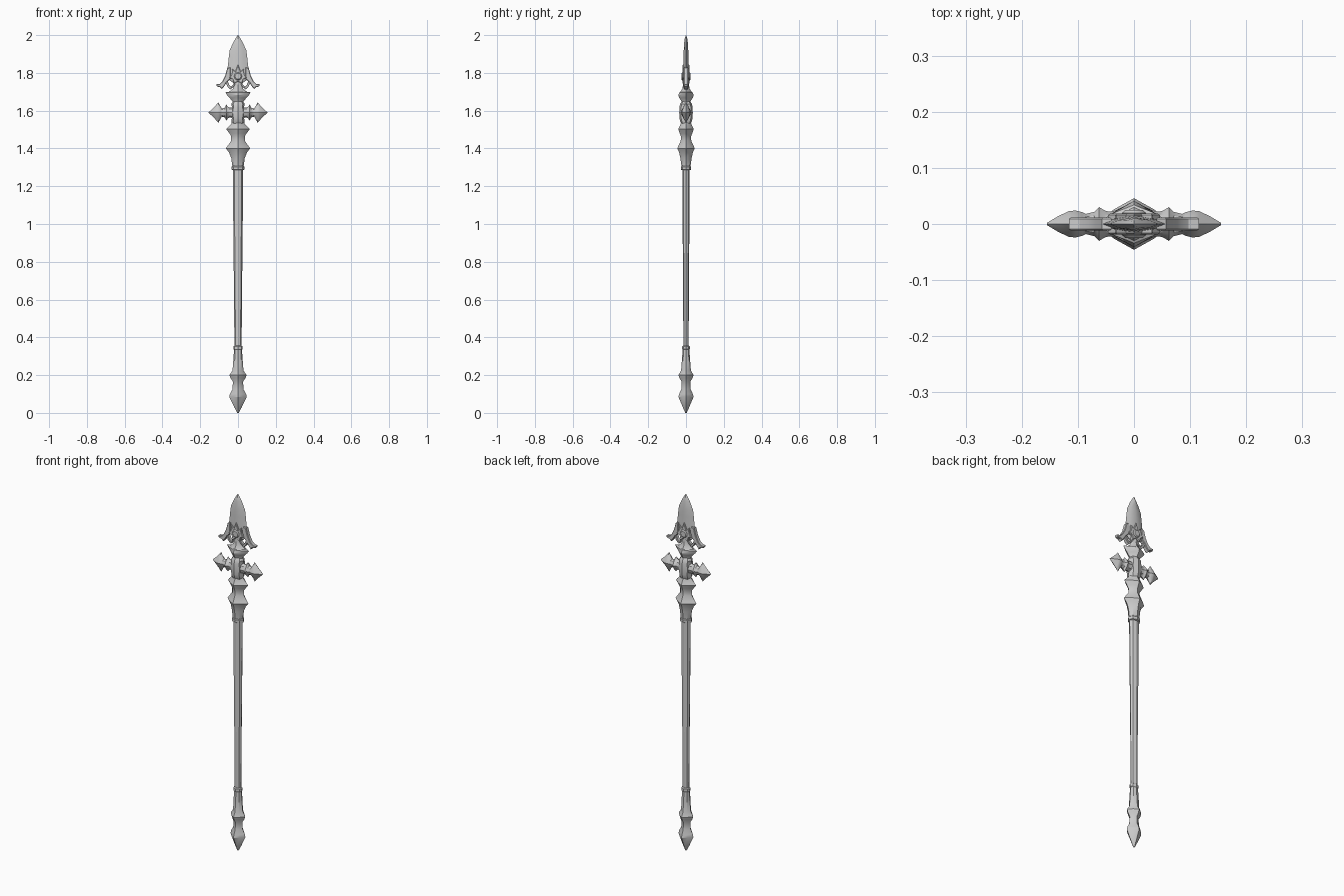
import bpy, bmesh, math
from mathutils import Vector


def finish(name, bm, angle=30):
    bmesh.ops.recalc_face_normals(bm, faces=bm.faces)
    me = bpy.data.meshes.new(name)
    bm.to_mesh(me)
    bm.free()
    ob = bpy.data.objects.new(name, me)
    bpy.context.collection.objects.link(ob)
    bpy.ops.object.select_all(action='DESELECT')
    ob.select_set(True)
    bpy.context.view_layer.objects.active = ob
    bpy.ops.object.shade_smooth_by_angle(angle=math.radians(angle))
    return ob


def loft(name, rows, axis='z', z0=0.0):
    """Eight-sided rings (position, half width, half depth, diagonal fullness)."""
    bm = bmesh.new()
    rings = []
    for t, a, b, k in rows:
        sect = [(a, 0), (a*k, b*k), (0, b), (-a*k, b*k),
                (-a, 0), (-a*k, -b*k), (0, -b), (a*k, -b*k)]
        if axis == 'z':
            rings.append([bm.verts.new((u, v, t)) for u, v in sect])
        else:
            rings.append([bm.verts.new((t, v, z0 + u)) for u, v in sect])
    for r, s in zip(rings, rings[1:]):
        for i in range(8):
            j = (i + 1) % 8
            bm.faces.new((r[i], r[j], s[j], s[i]))
    bm.faces.new(rings[0])
    bm.faces.new(rings[-1])
    return finish(name, bm)


def plate(name, outline, half, bevel=0.004, mirror=False):
    """Outline in x/z, extruded through y with chamfered rims."""
    bm = bmesh.new()
    for sx in ((1, -1) if mirror else (1,)):
        f = bm.faces.new([bm.verts.new((sx*x, -half, z)) for x, z in outline])
        ext = bmesh.ops.extrude_face_region(bm, geom=[f])
        vs = [g for g in ext['geom'] if isinstance(g, bmesh.types.BMVert)]
        bmesh.ops.translate(bm, verts=vs, vec=Vector((0, 2*half, 0)))
    bmesh.ops.recalc_face_normals(bm, faces=bm.faces)
    rim = [e for e in bm.edges if abs(e.verts[0].co.y - e.verts[1].co.y) < 1e-6]
    bmesh.ops.bevel(bm, geom=rim, offset=bevel, segments=1, affect='EDGES')
    return finish(name, bm)


R, D = 0.707, 0.56   # round and diamond-like sections

# Pointed foot with two bulges
loft("foot", [
    (0.0, 0.004, 0.004, D), (0.03, 0.020, 0.017, D), (0.085, 0.046, 0.040, D),
    (0.10, 0.043, 0.036, D), (0.125, 0.029, 0.025, 0.62), (0.165, 0.027, 0.023, 0.65),
    (0.185, 0.040, 0.035, D), (0.20, 0.045, 0.040, D), (0.225, 0.029, 0.026, 0.65),
    (0.29, 0.024, 0.021, R), (0.335, 0.021, 0.018, R), (0.338, 0.025, 0.020, R),
    (0.352, 0.025, 0.020, R), (0.356, 0.018, 0.015, R)])

# Tapered shaft
loft("shaft", [(0.34, 0.019, 0.014, R), (0.6, 0.021, 0.015, R),
               (1.0, 0.025, 0.018, R), (1.31, 0.028, 0.020, R)])

# Collar and stacked spiked bulges under the crossguard
loft("upper_socket", [
    (1.285, 0.028, 0.021, R), (1.288, 0.034, 0.027, R), (1.303, 0.034, 0.027, R),
    (1.307, 0.030, 0.024, R), (1.35, 0.036, 0.030, 0.66), (1.38, 0.048, 0.037, 0.6),
    (1.40, 0.065, 0.046, D), (1.412, 0.056, 0.041, D), (1.44, 0.036, 0.028, 0.62),
    (1.465, 0.036, 0.027, 0.62), (1.48, 0.046, 0.033, D), (1.502, 0.062, 0.041, D),
    (1.512, 0.054, 0.037, D), (1.53, 0.036, 0.028, 0.62), (1.55, 0.028, 0.024, R)])

# Crossguard hub
loft("guard_hub", [
    (1.53, 0.030, 0.024, R), (1.545, 0.036, 0.032, R), (1.56, 0.032, 0.034, 0.75),
    (1.59, 0.038, 0.036, 0.75), (1.62, 0.032, 0.034, 0.75), (1.635, 0.036, 0.032, R),
    (1.65, 0.026, 0.022, R)])

# Crossguard arms ending in arrowheads
arm = [(0.02, 0.030, 0.026, R), (0.045, 0.026, 0.022, R), (0.052, 0.030, 0.024, 0.65),
       (0.062, 0.042, 0.030, D), (0.070, 0.026, 0.022, 0.65), (0.086, 0.022, 0.018, R),
       (0.092, 0.032, 0.021, 0.6), (0.104, 0.055, 0.024, D), (0.116, 0.040, 0.023, D),
       (0.135, 0.020, 0.014, D), (0.155, 0.002, 0.002, D)]
for side, s in (("left", -1), ("right", 1)):
    loft("guard_arm_" + side, [(s*t, a, b, k) for t, a, b, k in arm], 'x', 1.59)

# Spiked neck below the blade
loft("blade_neck", [
    (1.63, 0.028, 0.022, R), (1.65, 0.030, 0.024, 0.65), (1.668, 0.045, 0.036, D),
    (1.682, 0.058, 0.041, D), (1.697, 0.068, 0.034, D), (1.70, 0.048, 0.030, D),
    (1.715, 0.028, 0.020, 0.65), (1.74, 0.022, 0.015, R), (1.78, 0.024, 0.015, R)])

# Ridged blade
loft("blade", [
    (1.745, 0.022, 0.012, 0.6), (1.765, 0.052, 0.014, 0.6), (1.80, 0.061, 0.015, 0.6),
    (1.84, 0.053, 0.014, 0.6), (1.88, 0.049, 0.013, 0.6), (1.92, 0.044, 0.012, 0.6),
    (1.96, 0.026, 0.010, 0.58), (1.985, 0.011, 0.006, 0.58), (2.0, 0.001, 0.001, 0.58)])

# Swept barbs on both sides of the blade root
plate("blade_barbs", [(0.040, 1.83), (0.057, 1.825), (0.068, 1.785), (0.083, 1.755),
                      (0.097, 1.742), (0.116, 1.739), (0.112, 1.728), (0.096, 1.725),
                      (0.086, 1.714), (0.074, 1.728), (0.060, 1.750), (0.040, 1.770)],
      0.012, 0.003, True)
plate("barb_struts", [(0.016, 1.735), (0.040, 1.712), (0.056, 1.728), (0.068, 1.752),
                      (0.056, 1.758), (0.046, 1.736), (0.036, 1.727), (0.018, 1.748)],
      0.010, 0.002, True)

# Raised ornament on both blade faces
plate("ornament_wings", [(0, 1.755), (0.022, 1.742), (0.028, 1.765), (0.046, 1.775),
                         (0.034, 1.792), (0.032, 1.822), (0.014, 1.808), (0, 1.845),
                         (-0.014, 1.808), (-0.032, 1.822), (-0.034, 1.792),
                         (-0.046, 1.775), (-0.028, 1.765), (-0.022, 1.742)], 0.019, 0.003)
plate("ornament_boss", [(0.021*math.cos(i*math.tau/12), 1.782 + 0.021*math.sin(i*math.tau/12))
                        for i in range(12)], 0.025, 0.005)
